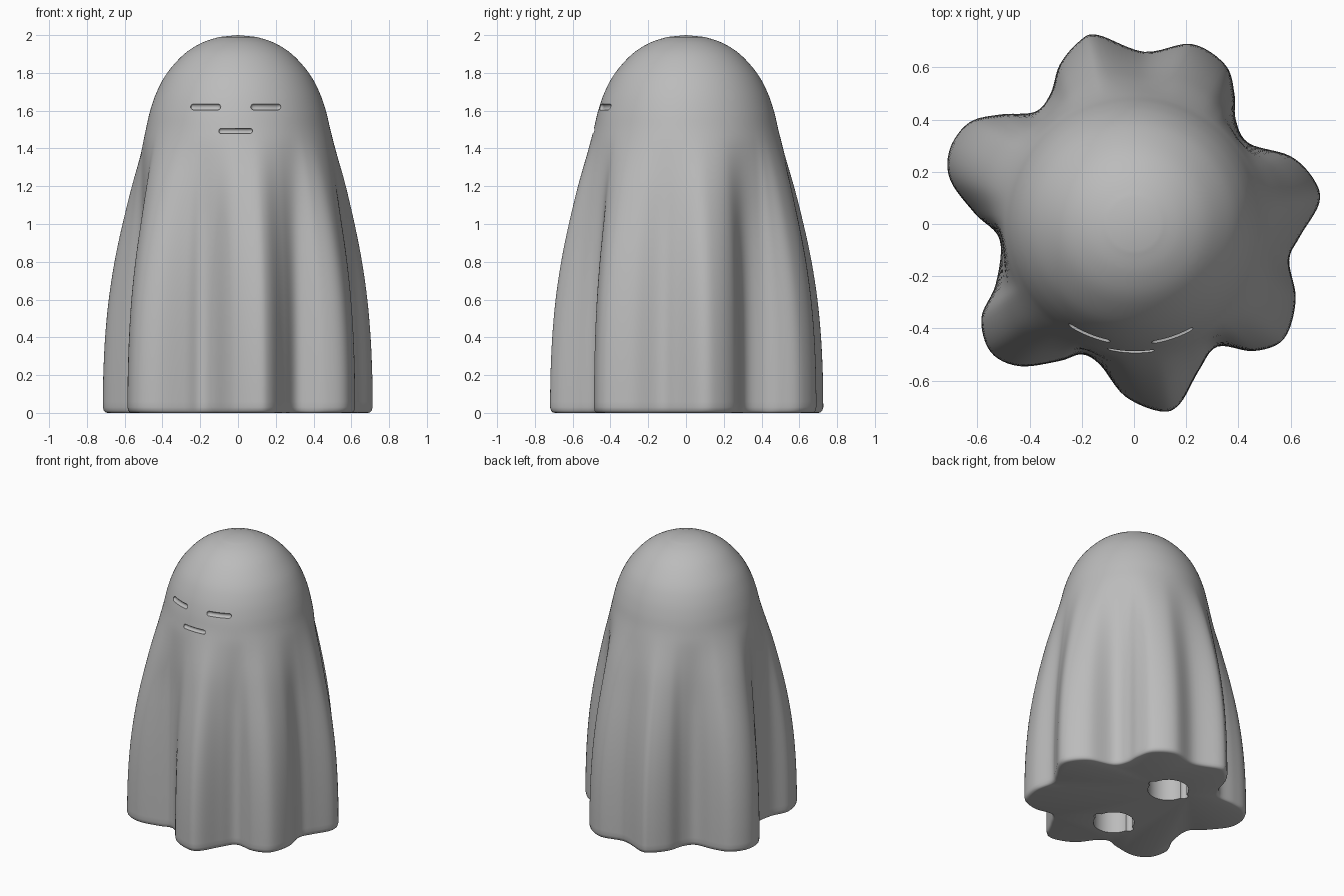
import bpy, bmesh, math
from mathutils import Vector

cube = bpy.data.objects.get("Cube")
if cube:
    bpy.data.objects.remove(cube, do_unlink=True)

# Plain grey cloth
grey = bpy.data.materials.new("cloth_grey")
grey.use_nodes = True
grey.diffuse_color = (0.5, 0.5, 0.5, 1)
grey.node_tree.nodes["Principled BSDF"].inputs["Base Color"].default_value = grey.diffuse_color


def spline(points, steps, closed):
    """Catmull-Rom samples through a list of vectors."""
    pts = [Vector(p) for p in points]
    n = len(pts)
    at = (lambda i: pts[i % n]) if closed else (lambda i: pts[max(0, min(n - 1, i))])
    out = []
    for i in range(n if closed else n - 1):
        a, b, c, d = (at(i + k) for k in (-1, 0, 1, 2))
        for s in range(steps):
            t = s / steps
            out.append(b + (c - a) * t / 2 + (a - b * 2.5 + c * 2 - d / 2) * t ** 2
                       + ((b - c) * 1.5 + (d - a) / 2) * t ** 3)
    return out if closed else out + [pts[-1]]


def finish(name, bm):
    bmesh.ops.recalc_face_normals(bm, faces=bm.faces[:])
    mesh = bpy.data.meshes.new(name)
    bm.to_mesh(mesh)
    bm.free()
    obj = bpy.data.objects.new(name, mesh)
    bpy.context.collection.objects.link(obj)
    mesh.materials.append(grey)
    return obj


# Seven-fold hem outline, counter-clockwise
hem = spline([
    (.71, .08), (.69, .17), (.6, .26), (.44, .31), (.39, .4), (.385, .5), (.35, .61),
    (.22, .69), (.04, .66), (-.14, .725), (-.21, .7), (-.285, .61), (-.32, .5),
    (-.38, .43), (-.51, .42), (-.63, .39), (-.705, .29), (-.705, .17), (-.61, .04),
    (-.515, -.06), (-.53, -.23), (-.585, -.36), (-.55, -.49), (-.44, -.545),
    (-.285, -.525), (-.2, -.5), (-.13, -.54), (-.035, -.66), (.1, -.718), (.175, -.69),
    (.25, -.56), (.32, -.47), (.46, -.487), (.575, -.44), (.62, -.29), (.595, -.14),
    (.635, -.05)], 6, True)

# Height, head radius and fold strength from hem to crown
profile = spline([
    (.03, .5, 1), (.2, .5, .99), (.4, .5, .95), (.6, .5, .87), (.8, .5, .74),
    (1, .5, .56), (1.2, .505, .33), (1.4, .5, .08), (1.5, .487, .01), (1.6, .465, 0),
    (1.7, .43, 0), (1.8, .375, 0), (1.9, .285, 0), (1.96, .19, 0), (1.99, .1, 0)], 4, False)

# Draped body
bm = bmesh.new()
rounded = [(z, f, 1 - f) for z, f in ((0, .965), (.003, .98), (.012, .993))]
rings = []
for z, scale, _ in rounded:
    rings.append([bm.verts.new((p.x * scale, p.y * scale, z)) for p in hem])
for z, radius, fold in profile:
    rings.append([bm.verts.new((*(p.normalized() * radius).lerp(p, fold), z)) for p in hem])
crown = bm.verts.new((0, 0, 2))
count = len(hem)
for low, high in zip(rings, rings[1:]):
    for i in range(count):
        j = (i + 1) % count
        bm.faces.new((low[i], low[j], high[j], high[i]))
for i in range(count):
    bm.faces.new((rings[-1][i], rings[-1][(i + 1) % count], crown))
bm.faces.new(rings[0][::-1])
body = finish("ghost_body", bm)


def carve(cutter):
    cutter.hide_render = True
    mod = body.modifiers.new(cutter.name, 'BOOLEAN')
    mod.operation = 'DIFFERENCE'
    mod.solver = 'EXACT'
    mod.object = cutter
    bpy.context.view_layer.objects.active = body
    bpy.ops.object.modifier_apply(modifier=mod.name)
    bpy.data.objects.remove(cutter, do_unlink=True)


def slot(name, x, z, width, height, radius):
    """Capsule bent around the head."""
    bm = bmesh.new()
    r = height / 2
    bmesh.ops.create_uvsphere(bm, u_segments=16, v_segments=9, radius=r)
    for v in bm.verts:
        long = v.co.z + math.copysign(width / 2 - r, v.co.z)
        v.co = (long, v.co.x, v.co.y)
    bmesh.ops.subdivide_edges(bm, edges=[e for e in bm.edges if e.calc_length() > width / 2],
                              cuts=8)
    for v in bm.verts:
        px, depth = x + v.co.x, v.co.y
        v.co = (px, -math.sqrt(radius ** 2 - px ** 2) + depth, z + v.co.z)
    carve(finish(name, bm))


# Closed eyes and mouth
for side, name in ((-1, "right_eye_slot"), (1, "left_eye_slot")):
    slot(name, -.012 + side * .159, 1.62, .16, .034, .46)
slot("mouth_slot", -.012, 1.492, .18, .03, .487)


def bore(name, x, y, radius, depth):
    bm = bmesh.new()
    bmesh.ops.create_cone(bm, cap_ends=True, segments=40, radius1=radius, radius2=radius,
                          depth=depth * 2)
    bmesh.ops.translate(bm, verts=bm.verts[:], vec=(x, y, 0))
    carve(finish(name, bm))


# Keyed sockets in the underside
for side in (-1, 1):
    x, y = -.06, side * .28
    bore("socket", x, y, .135, .4)
    for key in (-1, 1):
        bore("socket_key", x + key * .13, y, .03, .4)

# Smooth cloth with crisp slot and socket edges
bpy.ops.object.select_all(action='DESELECT')
body.select_set(True)
bpy.context.view_layer.objects.active = body
bpy.ops.object.shade_smooth_by_angle(angle=math.radians(35))
